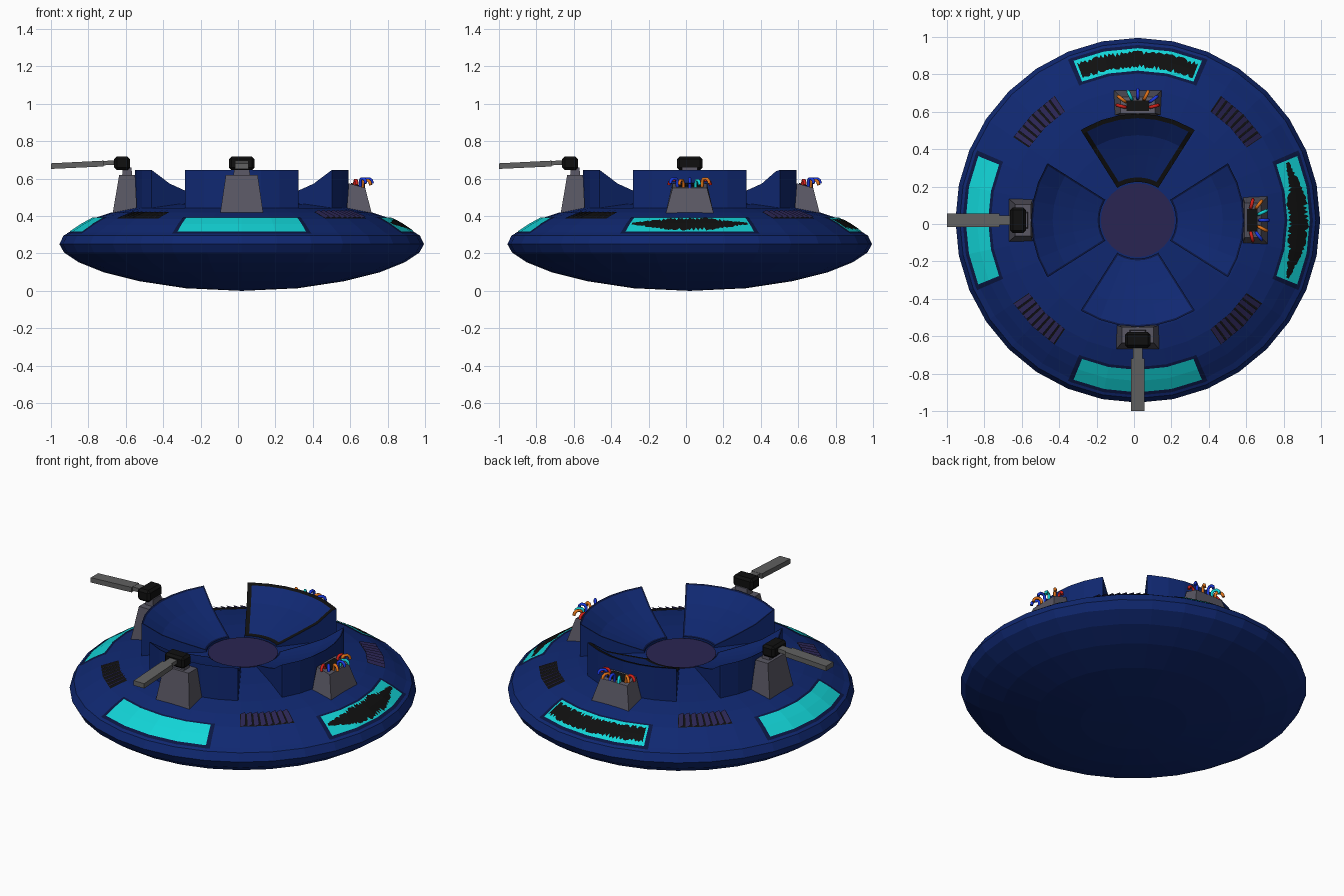
import bpy, bmesh, math, random
from mathutils import Vector

if "Cube" in bpy.data.objects:
    bpy.data.objects.remove(bpy.data.objects["Cube"])

random.seed(4)
CX = CY = 0.02          # the saucer axis
STEP = 360 / 32         # hull facet angle


def material(name, r, g, b):
    m = bpy.data.materials.new(name)
    m.diffuse_color = (r, g, b, 1)
    m.use_nodes = True
    m.node_tree.nodes["Principled BSDF"].inputs["Base Color"].default_value = m.diffuse_color
    return m


HULL = material("hull_blue", .005, .021, .165)
NAVY = material("dark_navy", .003, .008, .055)
BLACK = material("black", .005, .005, .005)
CYAN = material("cyan_glass", .006, .66, .68)
GREY = material("pod_grey", .10, .095, .125)
STEEL = material("barrel_grey", .12, .12, .12)
PURPLE = material("dark_purple", .023, .018, .085)
RED = material("wire_red", .65, .015, .01)
ORANGE = material("wire_orange", .75, .17, .01)
BLUE = material("wire_blue", .01, .04, .75)


def build(name, verts, faces, mats, angle=0, rule=None):
    """Mesh on the saucer axis; local +x points outward, turned by angle."""
    me = bpy.data.meshes.new(name)
    me.from_pydata([tuple(v) for v in verts], [], faces)
    bm = bmesh.new()
    bm.from_mesh(me)
    bmesh.ops.remove_doubles(bm, verts=bm.verts, dist=1e-5)
    bmesh.ops.recalc_face_normals(bm, faces=bm.faces)
    bm.to_mesh(me)
    bm.free()
    for m in mats:
        me.materials.append(m)
    if rule:
        for p in me.polygons:
            p.material_index = rule(p)
    ob = bpy.data.objects.new(name, me)
    bpy.context.collection.objects.link(ob)
    ob.location = (CX, CY, 0)
    ob.rotation_euler.z = math.radians(angle)
    return ob


# ---- hull: turned profile with 32 sides
TOP = [(.975, .25), (.952, .297), (.92, .312), (.86, .352), (.80, .385),
       (.70, .418), (.58, .442), (.4, .464), (.2, .474), (0, .474)]
BOTTOM = [(0, 0), (.3, .014), (.55, .052), (.74, .10), (.87, .152), (.95, .205)]


def lathe(name, prof, mat, n=32):
    verts = [(r * math.cos(2 * math.pi * i / n), r * math.sin(2 * math.pi * i / n), z)
             for r, z in prof for i in range(n)]
    faces = [(j * n + i, j * n + (i + 1) % n, (j + 1) * n + (i + 1) % n, (j + 1) * n + i)
             for j in range(len(prof) - 1) for i in range(n)]
    me_faces = [f for f in faces]
    return build(name, verts, me_faces, [mat])


lathe("saucer_hull", BOTTOM + TOP, HULL)
lathe("centre_disc", [(.197, .46), (.197, .478), (0, .478)], PURPLE)


def hull_z(r):
    for (r1, z1), (r0, z0) in zip(TOP, TOP[1:]):
        if r0 <= r <= r1:
            return z0 + (z1 - z0) * (r - r0) / (r1 - r0)
    return TOP[0][1]


def on_hull(a, r, off):
    """Point on the faceted upper hull at angle a (degrees), lifted by off."""
    k = math.cos(math.radians(STEP / 2)) / math.cos(math.radians(a % STEP - STEP / 2))
    t = math.radians(a)
    return (r * k * math.cos(t), r * k * math.sin(t), hull_z(r) + off)


def plate(name, columns, mat, angle, off):
    """Thin plate on the hull; columns = [(angle, [radii])]; off = one lift or one per column."""
    n = len(columns[0][1])
    offs = off if isinstance(off, list) else [off] * len(columns)
    verts = [on_hull(a, r, o) for (a, rs), o in zip(columns, offs) for r in rs]
    faces = [(i * n + j, i * n + j + 1, (i + 1) * n + j + 1, (i + 1) * n + j)
             for i in range(len(columns) - 1) for j in range(n - 1)]
    return build(name, verts, faces, [mat], angle)


# ---- windows: glass plate, narrow raised frame, smashed black area on two of them
W = 2 * STEP
cols = [i * STEP for i in range(-2, 3)]
for side, ang in (("right", 0), ("back", 90), ("left", 180), ("front", 270)):
    wide = [-W - 1] + cols + [W + 1]
    plate(side + "_window_frame", [(a, [.937, .92, .86, .80, .785]) for a in wide], NAVY, ang, .003)
    plate(side + "_window", [(a, [.92, .86, .80]) for a in
                             [-W + .6] + cols[1:-1] + [W - .6]], CYAN, ang, .006)
    if side in ("right", "back"):
        hole = []
        for i in range(-30, 31):
            a = i * STEP / 16
            env = 1 - abs(i) / 34 if side == "right" else .82
            env = min(1, env * 1.35) if side == "right" else env
            spike = random.uniform(.5, 1) if i % 2 else random.uniform(.85, 1)
            spike2 = random.uniform(.5, 1) if i % 2 else random.uniform(.85, 1)
            hole.append((a, [.86 + .059 * env * spike, .86, .86 - .058 * env * spike2]))
        plate(side + "_window_hole", hole, BLACK, ang, .009)

# ---- louvred vents on the diagonals
for k in range(4):
    ang = 45 + 90 * k
    plate("vent_back_%d" % k, [(a, [.80, .70]) for a in (-STEP, 0, STEP)], BLACK, ang, .003)
    for s in range(8):
        a = -STEP + 2 * STEP * s / 8
        plate("vent_slat_%d_%d" % (k, s), [(a + .3, [.80, .70]), (a + 2.3, [.80, .70])],
              PURPLE, ang, [.005, .014])


# ---- four petals: solid wedges with a scooped top and a coloured edge band
def petal(name, angle, trim, w):
    half = math.radians(32.3)
    prof = [(.205, .485), (.205 + w, .489), (.35, .533), (.455, .573),
            (.57 - w, .64), (.57, .646)]
    n = 9
    verts, faces = [], []
    for r, z in prof:
        inner = half - w / r
        angs = [-half] + [-inner + 2 * inner * i / (n - 3) for i in range(n - 2)] + [half]
        verts += [(r * math.cos(a), r * math.sin(a), z) for a in angs]
    m = len(verts)
    verts += [(x, y, .425) for x, y, z in verts]
    rows = len(prof)
    for j in range(rows - 1):
        for i in range(n - 1):
            q = (j * n + i, j * n + i + 1, (j + 1) * n + i + 1, (j + 1) * n + i)
            faces += [q, tuple(v + m for v in q)]
    loop = ([i for i in range(n)] + [j * n + n - 1 for j in range(1, rows)]
            + [(rows - 1) * n + i for i in range(n - 2, -1, -1)]
            + [j * n for j in range(rows - 2, 0, -1)])
    faces += [(a, b, b + m, a + m) for a, b in zip(loop, loop[1:] + loop[:1])]

    def rule(p):
        c = p.center
        r = math.hypot(c.x, c.y)
        edge = (half - abs(math.atan2(c.y, c.x))) * r < w * .9 or r > .57 - w or r < .205 + w
        return 1 if p.normal.z > .3 and edge else 0
    build(name, verts, faces, [HULL, trim], angle, rule)


petal("right_petal", 0, NAVY, .010)
petal("back_petal", 90, BLACK, .024)
petal("left_petal", 180, NAVY, .010)
petal("front_petal", 270, NAVY, .010)


def block(name, a, b, mat, angle, bevel=0):
    """Box between two rectangles, each given as (r0, r1, half_width, z at r0, z at r1)."""
    verts = []
    for r0, r1, h, z0, z1 in (a, b):
        verts += [(r0, -h, z0), (r1, -h, z1), (r1, h, z1), (r0, h, z0)]
    faces = [(0, 1, 2, 3), (4, 5, 6, 7)] + [(i, (i + 1) % 4, (i + 1) % 4 + 4, i + 4) for i in range(4)]
    ob = build(name, verts, faces, [mat], angle)
    if bevel:
        mod = ob.modifiers.new("bevel", "BEVEL")
        mod.width = bevel
        mod.segments = 1


# ---- working gun turrets at the left and the front
for side, ang in (("left", 180), ("front", 270)):
    block(side + "_pod", (.56, .69, .115, .415, .415), (.57, .655, .085, .62, .62), GREY, ang)
    block(side + "_pod_neck", (.585, .64, .045, .61, .61), (.59, .635, .04, .66, .66), GREY, ang)
    block(side + "_gun_mount", (.598, .682, .068, .645, .645), (.598, .682, .068, .718, .718), BLACK, ang, .014)
    block(side + "_gun_neck", (.66, .76, .025, .675, .67), (.66, .76, .025, .698, .694), STEEL, ang)
    block(side + "_gun_barrel", (.74, 1.02, .036, .665, .652), (.74, 1.02, .036, .696, .682), STEEL, ang)

# ---- broken turrets with loose wires at the right and the back
WIRES = [(-.088, .61, RED), (-.085, .648, BLUE), (-.045, .668, ORANGE), (0, .675, BLUE),
         (.042, .668, CYAN), (.085, .648, ORANGE), (.088, .61, RED)]
for side, ang in (("right", 0), ("back", 90)):
    block(side + "_broken_pod", (.56, .695, .128, .415, .415), (.572, .66, .092, .575, .55), GREY, ang)
    block(side + "_pod_socket", (.585, .64, .06, .56, .55), (.585, .64, .06, .577, .563), BLACK, ang)
    for i, (t, r, mat) in enumerate(WIRES):
        d = Vector((r - .59, t * .9, 0)).normalized()
        p = Vector((r, t, 0))
        top = .592 + .008 * (i % 2)
        cu = bpy.data.curves.new("wire", "CURVE")
        cu.dimensions = "3D"
        cu.bevel_depth = .009
        cu.bevel_resolution = 1
        cu.use_fill_caps = True
        sp = cu.splines.new("POLY")
        pts = [(-.025, .545), (-.022, top - .01), (-.012, top), (.008, top), (.02, top - .01), (.024, top - .026)]
        sp.points.add(len(pts) - 1)
        for q, (s, z) in zip(sp.points, pts):
            q.co = (p.x + d.x * s, p.y + d.y * s, z, 1)
        cu.materials.append(mat)
        ob = bpy.data.objects.new("%s_wire_%d" % (side, i), cu)
        bpy.context.collection.objects.link(ob)
        ob.location = (CX, CY, 0)
        ob.rotation_euler.z = math.radians(ang)
